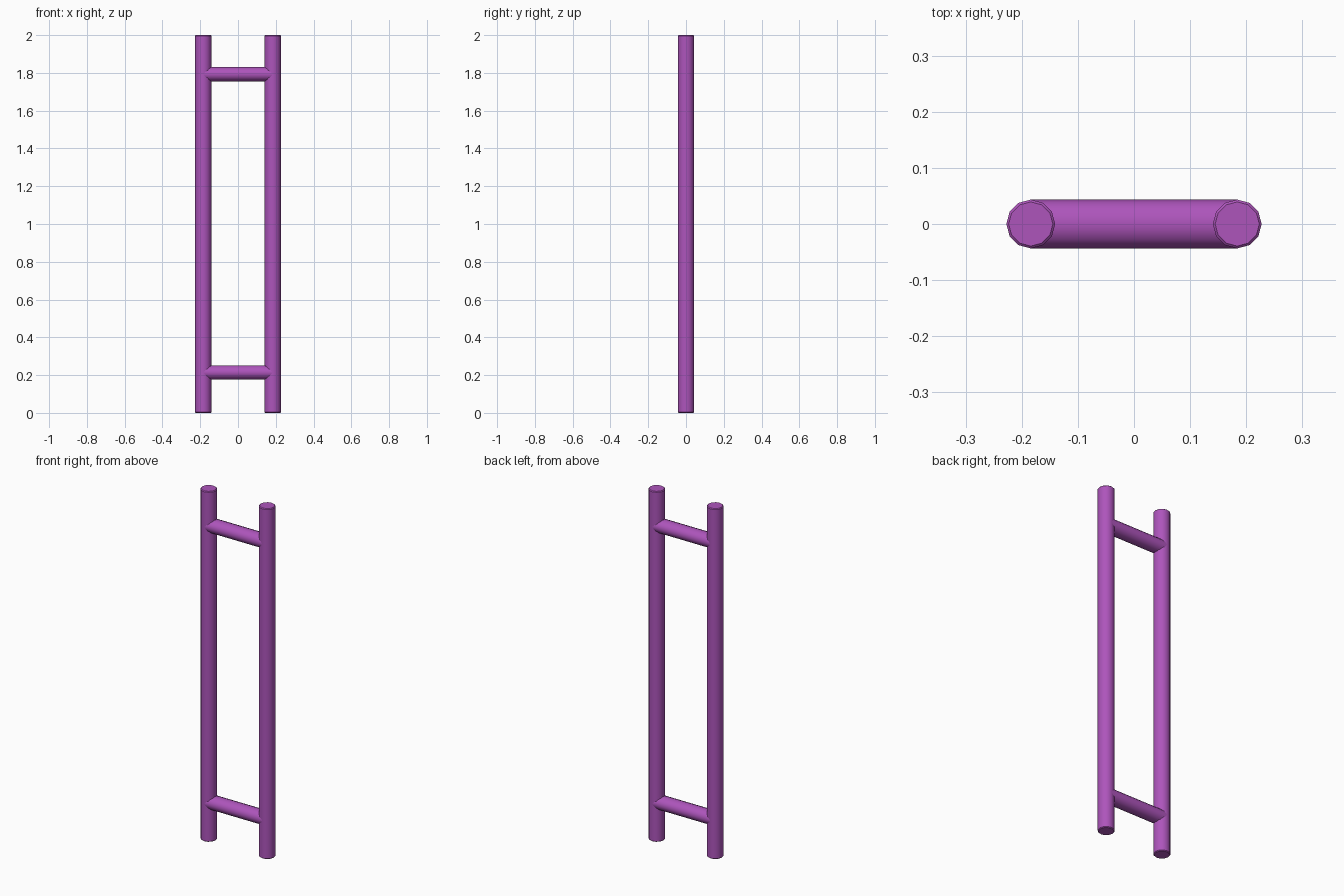
import bpy
from math import pi

if "Cube" in bpy.data.objects:
    bpy.data.objects.remove(bpy.data.objects["Cube"])

# Shared purple material
purple = bpy.data.materials.new("purple")
purple.diffuse_color = (0.42, 0.09, 0.50, 1)
purple.use_nodes = True
purple.node_tree.nodes["Principled BSDF"].inputs["Base Color"].default_value = purple.diffuse_color

RADIUS = 0.0435
POLE_X = 0.184


def rod(name, length, location, rotation=(0, 0, 0), scale=(1, 1, 1), bevel=0.0):
    bpy.ops.mesh.primitive_cylinder_add(vertices=14 if bevel == 0 else 12, radius=RADIUS,
                                        depth=length, location=location, rotation=rotation)
    ob = bpy.context.object
    ob.name = name
    ob.scale = scale
    ob.data.materials.append(purple)
    # Softened rim on the end caps
    if bevel:
        mod = ob.modifiers.new("rim", 'BEVEL')
        mod.width = bevel
        mod.segments = 1
        mod.limit_method = 'ANGLE'
        mod.angle_limit = pi / 3
    bpy.ops.object.shade_smooth_by_angle(angle=pi / 5)
    return ob


# Two upright poles
for side, x in (("left", -POLE_X), ("right", POLE_X)):
    rod(side + "_pole", 2.0, (x, 0, 1.0), bevel=0.004)

# Two slightly flattened cross rungs running between the pole centres
for level, z in (("lower", 0.214), ("upper", 1.793)):
    rod(level + "_rung", 2 * POLE_X, (0, 0, z), rotation=(0, pi / 2, 0),
        scale=(0.89, 1.0, 1.0))
